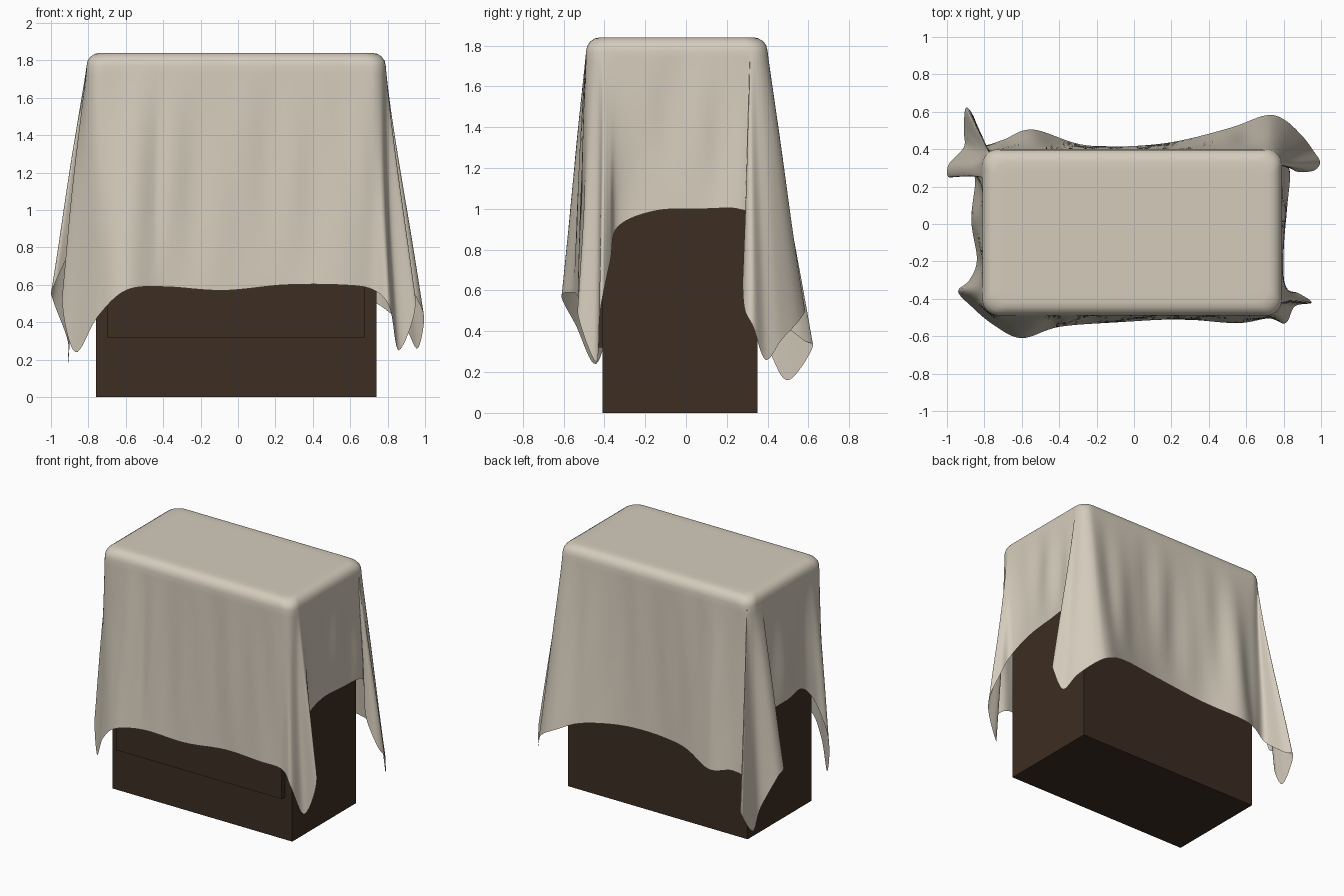
import bpy, bmesh, math
from mathutils import Vector

if "Cube" in bpy.data.objects:
    bpy.data.objects.remove(bpy.data.objects["Cube"])


def material(name, rgb):
    m = bpy.data.materials.new(name)
    m.diffuse_color = (*rgb, 1)
    m.use_nodes = True
    m.node_tree.nodes["Principled BSDF"].inputs["Base Color"].default_value = m.diffuse_color
    return m


def finish(bm, name, mat):
    me = bpy.data.meshes.new(name)
    bm.to_mesh(me)
    bm.free()
    me.materials.append(mat)
    ob = bpy.data.objects.new(name, me)
    bpy.context.collection.objects.link(ob)
    return ob


def box(name, lo, hi, mat):
    bm = bmesh.new()
    bmesh.ops.create_cube(bm, size=1)
    for v in bm.verts:
        v.co = [lo[i] + (v.co[i] + .5) * (hi[i] - lo[i]) for i in range(3)]
    return finish(bm, name, mat)


wood = material("dark brown wood", (.045, .026, .016))
linen = material("pale linen", (.66, .60, .50))

# Cabinet under the sheet
box("cabinet_body", (-.76, -.41, 0), (.74, .35, 1.79), wood)
box("front_panel", (-.70, -.45, .32), (.68, -.405, 1.70), wood)

# Hem of the sheet, anticlockwise from the front: corners hang as folded ears
HEM = [
    (-.40, -.55, .59), (-.08, -.525, .57), (.25, -.51, .60), (.55, -.53, .60), (.72, -.505, .575),
    (.81, -.53, .48), (.86, -.44, .25), (.95, -.42, .50), (.88, -.37, .75), (.81, -.335, .91),
    (.80, -.15, .99), (.82, .10, 1.0), (.835, .25, 1.0), (.83, .31, .95), (.87, .28, .72),
    (.96, .285, .52), (.995, .33, .42), (.96, .39, .26), (.90, .47, .36), (.80, .56, .46),
    (.70, .58, .52), (.50, .51, .60), (.15, .43, .63), (-.25, .42, .60), (-.54, .505, .53),
    (-.70, .45, .54), (-.81, .43, .48), (-.855, .57, .36), (-.90, .62, .32), (-.91, .50, .16),
    (-.91, .41, .30), (-.99, .32, .52), (-.99, .25, .58), (-.90, .275, .78), (-.85, .24, .92),
    (-.87, .02, .96), (-.84, -.19, .95), (-.88, -.30, .80), (-.94, -.36, .52), (-.87, -.44, .24),
    (-.75, -.54, .43), (-.60, -.61, .57)]


def hem_curve(per):
    n, out = len(HEM), []
    for i in range(n):
        a, b, c, d = (Vector(HEM[(i + k) % n]) for k in (-1, 0, 1, 2))
        for j in range(per):
            t = j / per
            out.append(.5 * (2 * b + (c - a) * t + (2 * a - 5 * b + 4 * c - d) * t * t
                             + (3 * b - a - 3 * c + d) * t ** 3))
    return out


# Rounded outline of the sheet just below the cabinet top
X0, X1, Y0, Y1, R = -.81, .79, -.49, .40, .085
outline = [Vector((-.40, Y0))]
for cx, cy, start in ((X1 - R, Y0 + R, -90), (X1 - R, Y1 - R, 0), (X0 + R, Y1 - R, 90), (X0 + R, Y0 + R, 180)):
    for k in range(9):
        a = math.radians(start + k * 11.25)
        outline.append(Vector((cx + R * math.cos(a), cy + R * math.sin(a))))
outline.append(outline[0].copy())
lengths = [(q - p).length for p, q in zip(outline, outline[1:])]
TOTAL = sum(lengths)


def on_outline(u):
    d = max(0, min(u, 1)) * TOTAL
    for p, q, l in zip(outline, outline[1:], lengths):
        if d <= l:
            return p.lerp(q, d / l)
        d -= l
    return outline[-1].copy()


# Pair each hem point with a point on the outline, always moving forward
hem = hem_curve(8)
N, M = len(hem), 600
samples = [on_outline(k / M) for k in range(M)]
pair, best = [], 0
for i, h in enumerate(hem):
    near = min(range(M), key=lambda k: (samples[k] - h.xy).length_squared)
    if abs(near / M - i / N) < .4:
        best = max(best, near)
    pair.append(best / M)
W = 7
padded = [p - 1 for p in pair[-W:]] + pair + [p + 1 for p in pair[:W]]
pair = [sum(padded[i:i + 2 * W + 1]) / (2 * W + 1) for i in range(N)]
tops = [on_outline(u % 1) for u in pair]

# Sheet rows: flat top, rolled edge, then the hanging folds
bm = bmesh.new()
rows = []
CX, CY, HX, HY = (X0 + X1) / 2, (Y0 + Y1) / 2, (X1 - X0) / 2, (Y1 - Y0) / 2
ZE, ROLL = 1.77, .07
for inset, z in [(.25, 1.84), (.12, 1.84)] + [
        (ROLL * (1 - math.sin(math.radians(a))), ZE + ROLL * math.cos(math.radians(a))) for a in (0, 22, 45, 67)]:
    rows.append([bm.verts.new((CX + (p.x - CX) * (1 - inset / HX), CY + (p.y - CY) * (1 - inset / HY), z))
                 for p in tops])
ROWS = 28
for r in range(ROWS + 1):
    v = r / ROWS
    row = []
    for i in range(N):
        t, h = tops[i], hem[i]
        xy = t.lerp(h.xy, v ** 1.1)
        # soft vertical creases, fading at the top edge and the hem
        s = pair[i] * TOTAL
        crease = .007 * math.sin(math.pi * v) * (math.sin(s * 19 + 2 * v) + .6 * math.sin(s * 31 - v))
        out = Vector((max(-1, min(1, (t.x - CX) / HX)) ** 5, ((t.y - CY) / HY) ** 5))
        xy += out * crease
        row.append(bm.verts.new((xy.x, xy.y, ZE + (h.z - ZE) * v)))
    rows.append(row)
for a, b in zip(rows, rows[1:]):
    for i in range(N):
        j = (i + 1) % N
        bm.faces.new((a[i], b[i], b[j], a[j]))
bm.faces.new(rows[0])
for f in bm.faces:
    f.smooth = True
bmesh.ops.remove_doubles(bm, verts=bm.verts, dist=1e-5)
finish(bm, "draped_sheet", linen)
